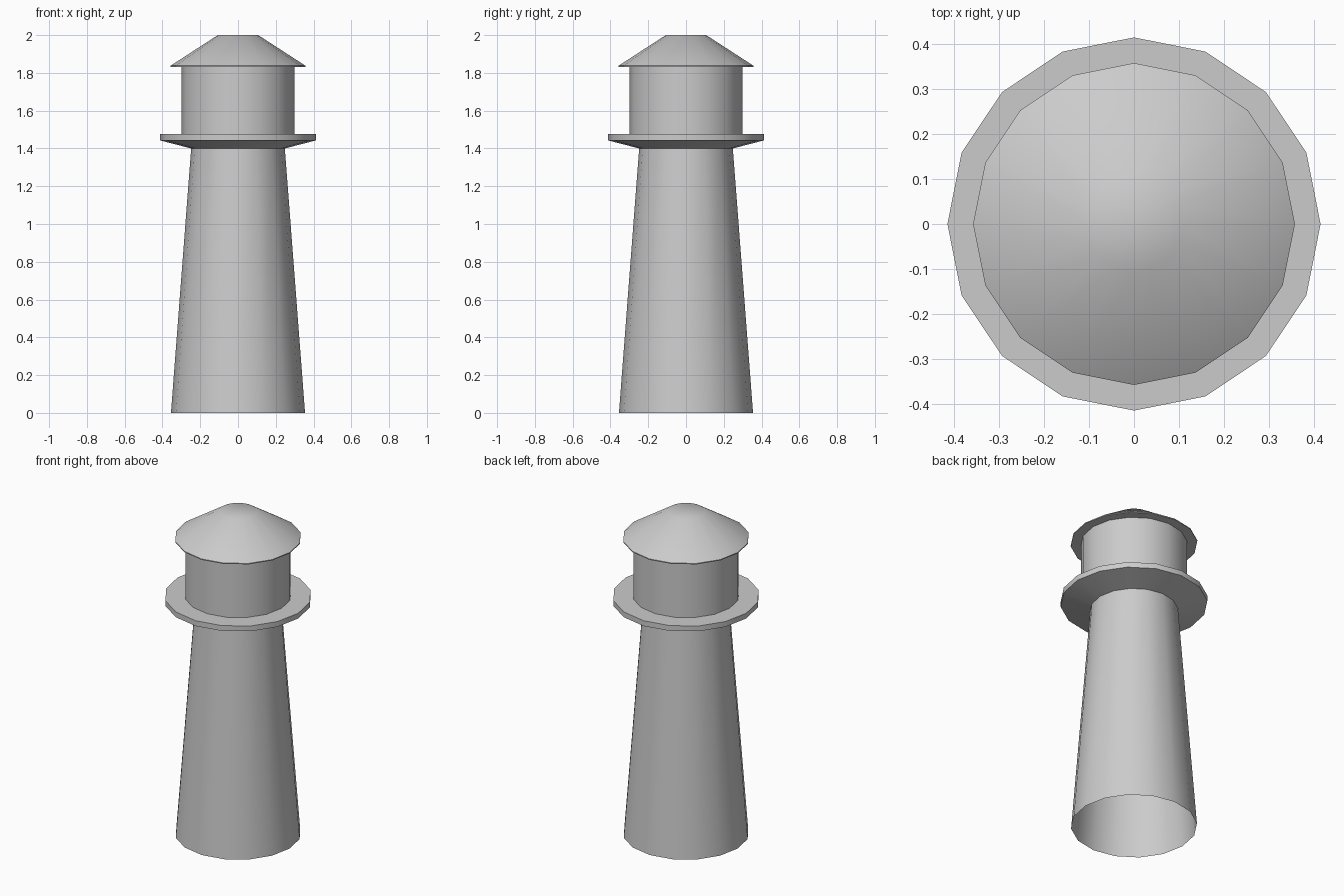
import bpy, bmesh, math

if "Cube" in bpy.data.objects:
    bpy.data.objects.remove(bpy.data.objects["Cube"])

SIDES = 16


def lathe(name, profile, cap_top=False):
    """Spin a (radius, height) profile around z, optionally closing its last ring."""
    bm = bmesh.new()
    rings = []
    for r, z in profile:
        rings.append([bm.verts.new((r * math.cos(2 * math.pi * i / SIDES),
                                    r * math.sin(2 * math.pi * i / SIDES), z))
                      for i in range(SIDES)])
    for a, b in zip(rings, rings[1:]):
        for i in range(SIDES):
            j = (i + 1) % SIDES
            bm.faces.new((a[i], a[j], b[j], b[i]))
    if cap_top:
        bm.faces.new(rings[-1])
    mesh = bpy.data.meshes.new(name)
    bm.to_mesh(mesh)
    bm.free()
    obj = bpy.data.objects.new(name, mesh)
    bpy.context.collection.objects.link(obj)
    bpy.ops.object.select_all(action='DESELECT')
    obj.select_set(True)
    bpy.context.view_layer.objects.active = obj
    bpy.ops.object.shade_smooth_by_angle(angle=math.radians(40))
    return obj


# Tapered tower, open at the foot
lathe("tower", [(0.355, 0), (0.248, 1.40)])

# Gallery: flared underside, upright rim, flat walkway
lathe("gallery", [(0.248, 1.40), (0.414, 1.443), (0.414, 1.476), (0.30, 1.476)])

# Lantern room wall
lathe("lantern_room", [(0.30, 1.476), (0.30, 1.832)])

# Roof: flat eaves, thin edge, sloped cone with a small flat top
lathe("roof", [(0.30, 1.832), (0.357, 1.832), (0.357, 1.838), (0.107, 2.0)], cap_top=True)
